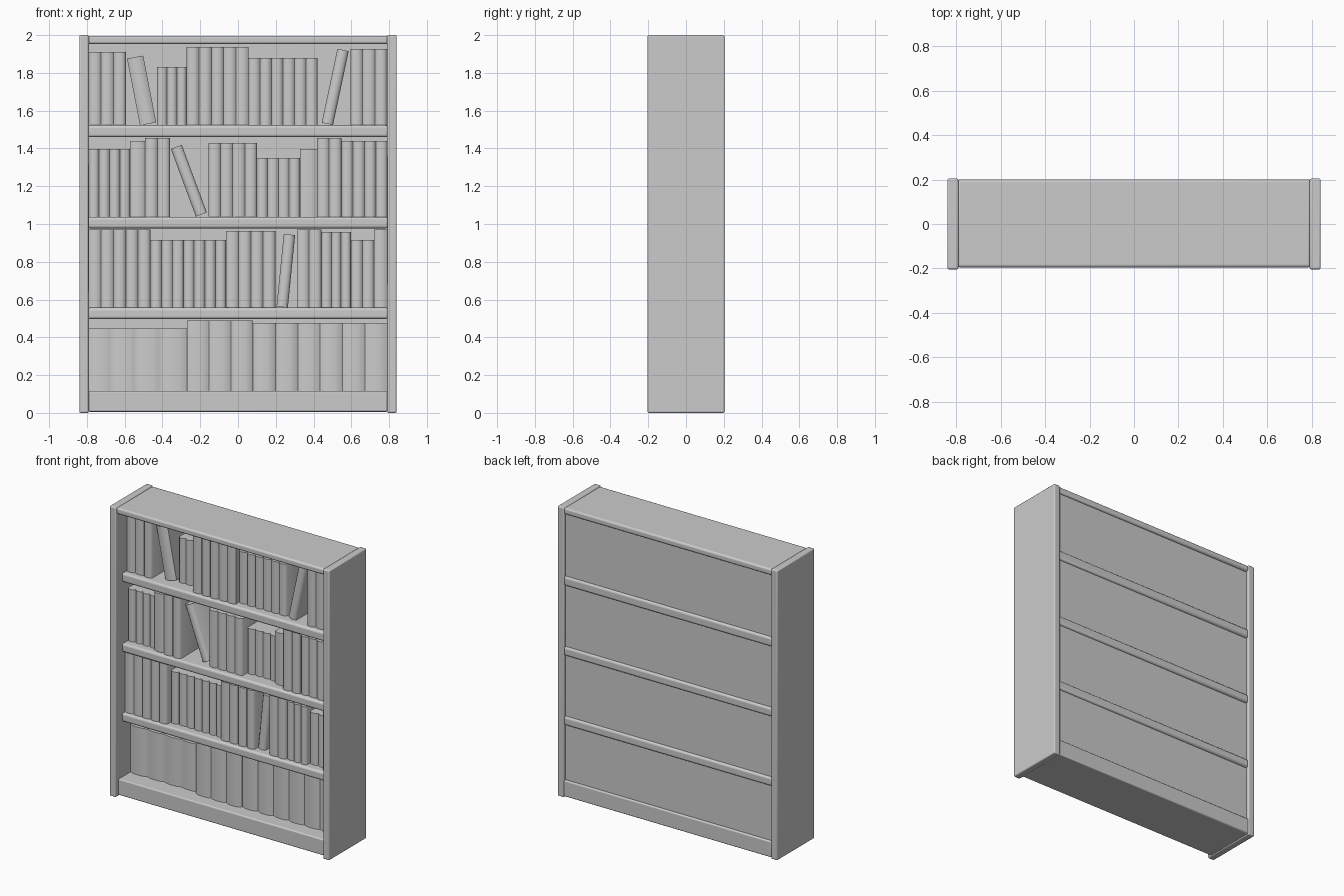
import bpy, bmesh, math, random

if "Cube" in bpy.data.objects:
    bpy.data.objects.remove(bpy.data.objects["Cube"])
random.seed(4)

BACK = 0.17  # front face of the back panel


def smooth(ob, angle=35):
    bpy.ops.object.select_all(action='DESELECT')
    ob.select_set(True)
    bpy.context.view_layer.objects.active = ob
    bpy.ops.object.shade_smooth_by_angle(angle=math.radians(angle))


def board(name, x0, x1, y0, y1, z0, z1, bevel=0.0):
    bpy.ops.mesh.primitive_cube_add(size=1, location=((x0 + x1) / 2, (y0 + y1) / 2, (z0 + z1) / 2))
    ob = bpy.context.object
    ob.name = name
    ob.scale = (x1 - x0, y1 - y0, z1 - z0)
    bpy.ops.object.transform_apply(location=False, rotation=False, scale=True)
    if bevel:
        m = ob.modifiers.new("rounded_edges", 'BEVEL')
        m.width = bevel
        m.segments = 3
    smooth(ob)
    return ob


def books(name, width, height, count, depth, bulge=0.012):
    """Row of touching books: scalloped spine outline extruded upward, origin at bottom centre."""
    pts = []
    w = width / count
    for i in range(count):
        push = random.uniform(0, 0.006) if count > 1 else 0
        for k in range(7):
            t = k / 6
            if k == 6 and i < count - 1:
                continue
            y = BACK - depth + bulge - push * (0 < k < 6) - bulge * math.sin(math.pi * t) ** 0.6
            pts.append((-width / 2 + (i + t) * w, y))
    pts += [(width / 2, BACK), (-width / 2, BACK)]
    bm = bmesh.new()
    face = bm.faces.new([bm.verts.new((x, y, 0)) for x, y in pts])
    up = bmesh.ops.extrude_face_region(bm, geom=[face])
    bmesh.ops.translate(bm, vec=(0, 0, height),
                        verts=[v for v in up['geom'] if isinstance(v, bmesh.types.BMVert)])
    bmesh.ops.recalc_face_normals(bm, faces=bm.faces)
    me = bpy.data.meshes.new(name)
    bm.to_mesh(me)
    bm.free()
    ob = bpy.data.objects.new(name, me)
    bpy.context.collection.objects.link(ob)
    smooth(ob, 50)
    return ob


# carcass
for side, s in (("left", -1), ("right", 1)):
    a, b = sorted((s * 0.79, s * 0.84))
    board(side + "_side_panel", a, b, -0.204, 0.204, 0, 2, 0.008)
board("back_panel", -0.79, 0.79, BACK, 0.185, 0.02, 1.98)
board("top_board", -0.795, 0.795, -0.195, 0.2, 1.953, 1.996, 0.012)
board("base", -0.795, 0.795, -0.175, 0.2, 0.006, 0.117, 0.008)
for i, (z0, z1) in enumerate(((0.497, 0.557), (0.977, 1.037), (1.46, 1.523))):
    board(f"shelf_{i + 1}", -0.795, 0.795, -0.135, 0.2, z0, z1, 0.014)

# upright books per shelf: (left x, right x, top z)
rows = [
    (0.115, 0.125, [(-0.79, -0.27, 0.447), (-0.27, 0.08, 0.49), (0.08, 0.79, 0.475)]),
    (0.555, 0.06, [(-0.79, -0.463, 0.972), (-0.463, -0.288, 0.915), (-0.288, -0.063, 0.915),
                   (-0.063, 0.198, 0.962), (0.312, 0.442, 0.972), (0.442, 0.598, 0.957),
                   (0.598, 0.72, 0.915), (0.72, 0.79, 0.972)]),
    (1.035, 0.06, [(-0.79, -0.571, 1.397), (-0.571, -0.492, 1.44), (-0.492, -0.36, 1.455),
                   (-0.157, 0.1, 1.428), (0.1, 0.328, 1.35), (0.328, 0.418, 1.397),
                   (0.418, 0.548, 1.455), (0.548, 0.79, 1.44)]),
    (1.521, 0.06, [(-0.79, -0.593, 1.91), (-0.428, -0.272, 1.832), (-0.272, 0.055, 1.938),
                   (0.055, 0.42, 1.88), (0.595, 0.79, 1.926)]),
]
for r, (floor, thick, groups) in enumerate(rows):
    for g, (x0, x1, top) in enumerate(groups):
        w, h = x1 - x0, top - floor
        ob = books(f"books_{r + 1}_{g + 1}", w, h, max(1, round(w / thick)), 0.68 * h)
        ob.location = ((x0 + x1) / 2, 0, floor)

# leaning books: (bottom centre x, bottom centre z, width, height, lean in degrees)
leaning = [(0.234, 0.56, 0.06, 0.386, 5.7), (-0.194, 1.05, 0.062, 0.382, -20.3),
           (-0.476, 1.53, 0.087, 0.36, -11), (0.473, 1.53, 0.061, 0.4, 12)]
for i, (x, z, w, h, lean) in enumerate(leaning):
    ob = books(f"leaning_book_{i + 1}", w, h, 1, 0.66 * h, 0.016)
    ob.location = (x, 0, z)
    ob.rotation_euler.y = math.radians(lean)
